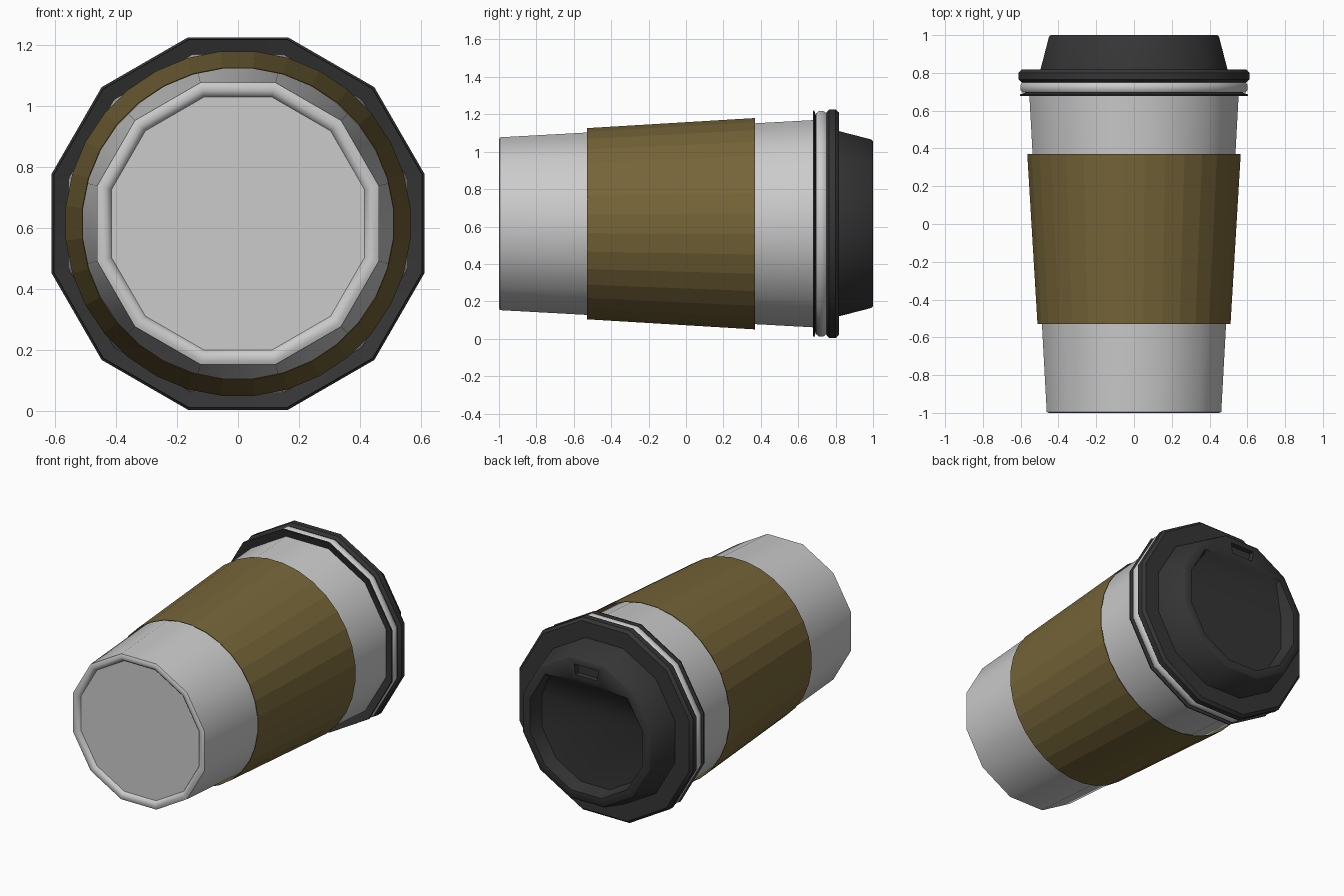
import bpy, bmesh
from math import sin, cos, pi

if "Cube" in bpy.data.objects:
    bpy.data.objects.remove(bpy.data.objects["Cube"])

CZ = 0.615      # height of the cup's axis
SIDES = 12


def loop(bm, r, y, sides=SIDES, start=0.5):
    """Ring of vertices around the y axis; r is measured to the flats."""
    rad = r / cos(pi / sides)
    angs = [2 * pi * (k + start) / sides for k in range(sides)]
    return [bm.verts.new((rad * sin(a), y, CZ + rad * cos(a))) for a in angs]


def bridge(bm, a, b):
    n = len(a)
    return [bm.faces.new((a[i], a[(i + 1) % n], b[(i + 1) % n], b[i])) for i in range(n)]


def revolve(bm, profile, sides=SIDES, closed=False):
    loops = [loop(bm, r, y, sides) for r, y in profile]
    for a, b in zip(loops, loops[1:] + (loops[:1] if closed else [])):
        if a is not b:
            bridge(bm, a, b)
    return loops


def finish(bm, name, color=None, smooth=0.7):
    bmesh.ops.recalc_face_normals(bm, faces=bm.faces[:])
    me = bpy.data.meshes.new(name)
    bm.to_mesh(me)
    bm.free()
    ob = bpy.data.objects.new(name, me)
    bpy.context.collection.objects.link(ob)
    if color:
        mat = bpy.data.materials.get(color[0]) or bpy.data.materials.new(color[0])
        mat.diffuse_color = color[1]
        mat.use_nodes = True
        mat.node_tree.nodes["Principled BSDF"].inputs["Base Color"].default_value = mat.diffuse_color
        me.materials.append(mat)
    if smooth:
        bpy.ops.object.select_all(action='DESELECT')
        ob.select_set(True)
        bpy.context.view_layer.objects.active = ob
        bpy.ops.object.shade_smooth_by_angle(angle=smooth)
    return ob


DARK = ("dark_plastic", (0.035, 0.035, 0.035, 1))
BROWN = ("brown_card", (0.18, 0.13, 0.04, 1))

# Paper cup: recessed base, tapered wall, rolled rim
bm = bmesh.new()
loops = revolve(bm, [(0.415, -0.98), (0.422, -0.993), (0.435, -1), (0.45, -1),
                     (0.462, -0.995), (0.555, 0.70), (0.59, 0.695), (0.602, 0.71),
                     (0.602, 0.735), (0.59, 0.752), (0.55, 0.755)])
bm.faces.new(loops[0])
finish(bm, "cup")

# Card sleeve: rounder, faceted band
bm = bmesh.new()
revolve(bm, [(0.508, -0.53), (0.511, -0.53), (0.565, 0.37), (0.562, 0.37)],
        sides=32, closed=True)
finish(bm, "sleeve", BROWN, smooth=None)

# Thin flared lip of the lid, clipped under the cup rim
bm = bmesh.new()
revolve(bm, [(0.555, 0.694), (0.603, 0.678), (0.605, 0.686), (0.555, 0.702)], closed=True)
finish(bm, "lid_lip", DARK)

# Lid: thick brim, tapered wall, then a sunken top
bm = bmesh.new()
rim = revolve(bm, [(0.55, 0.75), (0.595, 0.75), (0.611, 0.765), (0.611, 0.80),
                   (0.595, 0.818), (0.495, 0.818), (0.45, 0.992), (0.44, 1.0)])[-1]
edge = loop(bm, 0.395, 1.0)
floor = loop(bm, 0.375, 0.91)
for v in edge:
    v.co.z = min(v.co.z, CZ + 0.31)
chord = floor[2].co.z
for v in floor:
    v.co.z = min(v.co.z, CZ + 0.30)
    # the floor ramps up towards the drinking side
    if v.co.z > chord + 0.01:
        v.co.y += 0.083 * (v.co.z - chord) / (CZ + 0.30 - chord)
top = bridge(bm, rim, edge)
bridge(bm, edge, floor)
bm.faces.new(floor[2:10])
bm.faces.new((floor[2], floor[9], floor[10], floor[1]))
bm.faces.new((floor[1], floor[10], floor[11], floor[0]))
bmesh.ops.recalc_face_normals(bm, faces=bm.faces[:])
# Drinking slot pressed into the flat above the recess
slot = top[SIDES - 1]
bmesh.ops.inset_region(bm, faces=[slot], thickness=0.045)
bmesh.ops.inset_region(bm, faces=[slot], thickness=0.003, depth=-0.03)
finish(bm, "lid", DARK)
